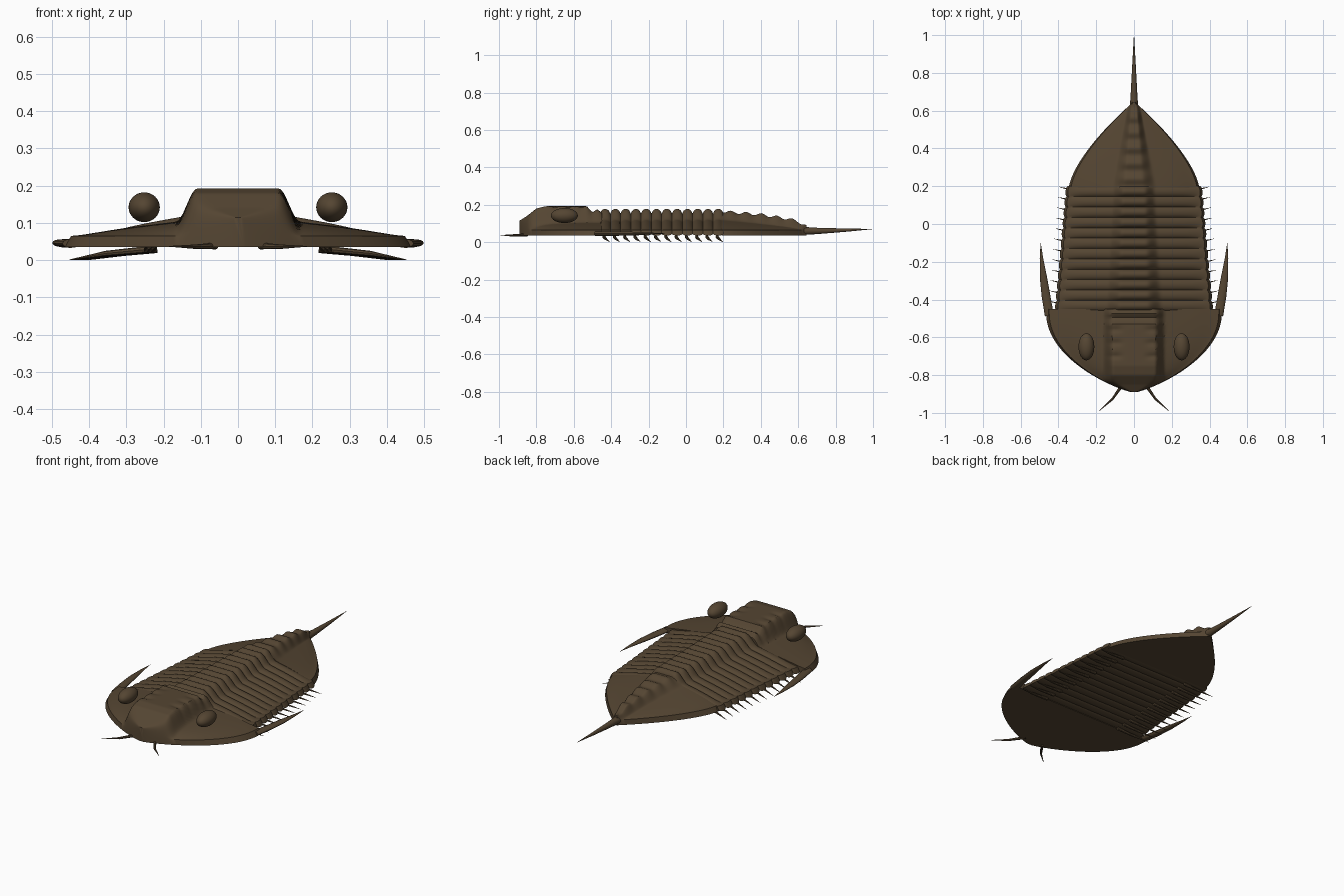
import bpy, bmesh, math
from mathutils import Vector

cube = bpy.data.objects.get("Cube")
if cube:
    bpy.data.objects.remove(cube, do_unlink=True)

shell = bpy.data.materials.new("dark_brown_shell")
shell.diffuse_color = (0.09, 0.06, 0.032, 1)
shell.use_nodes = True
shell.node_tree.nodes["Principled BSDF"].inputs["Base Color"].default_value = shell.diffuse_color

FLOOR = 0.035   # underside height
EDGE = 0.065    # top of the outer rim
COLS = 72
SEGMENTS = 12
T0, T1 = -0.46, 0.2   # ends of the thorax


def finish(name, bm, angle=40):
    bmesh.ops.recalc_face_normals(bm, faces=bm.faces)
    mesh = bpy.data.meshes.new(name)
    bm.to_mesh(mesh)
    bm.free()
    mesh.materials.append(shell)
    ob = bpy.data.objects.new(name, mesh)
    bpy.context.scene.collection.objects.link(ob)
    bpy.ops.object.select_all(action='DESELECT')
    ob.select_set(True)
    bpy.context.view_layer.objects.active = ob
    bpy.ops.object.shade_smooth_by_angle(angle=math.radians(angle))
    return ob


def smooth(a, b, t):
    t = min(1, max(0, (t - a) / (b - a)))
    return t * t * (3 - 2 * t)


def along(points, t):
    for (a, va), (b, vb) in zip(points, points[1:]):
        if t <= b:
            return va + (vb - va) * max(0, t - a) / (b - a)
    return points[-1][1]


def loft(name, rows, width, height, floor=lambda y: FLOOR):
    """Skin cross-sections: a domed top, slanted rim and flat underside."""
    bm = bmesh.new()
    rings = []
    for y in rows:
        w = width(y)
        ring = [bm.verts.new((-w, y, floor(y)))]
        for i in range(COLS + 1):
            u = 2 * i / COLS - 1
            x = 0.965 * w * u
            z = EDGE + (height(abs(x), y, w) - EDGE) * (1 - abs(u) ** 8)
            ring.append(bm.verts.new((x, y, z)))
        ring.append(bm.verts.new((w, y, floor(y))))
        rings.append(ring)
    n = len(rings[0])
    for a, b in zip(rings, rings[1:]):
        for i in range(n):
            j = (i + 1) % n
            bm.faces.new((a[i], a[j], b[j], b[i]))
    bm.faces.new(rings[0])
    bm.faces.new(rings[-1])
    return finish(name, bm)


def spread(a, b, n, power=1):
    return [a + (b - a) * (i / n) ** power for i in range(n + 1)]


def cheek(x, w, top):
    return EDGE + (top - EDGE) * max(0, 1 - x / w) ** 0.9


# Head shield with raised central lobe
def head_width(y):
    s = min(1, (y + 0.893) / 0.42)
    return 0.465 * max(0.0, 1 - (1 - s) ** 2) ** 0.8


HEAD_RIDGE = [(-0.89, 0.115), (-0.85, 0.14), (-0.8, 0.18), (-0.75, 0.192), (-0.53, 0.192),
              (-0.5, 0.158), (-0.475, 0.178), (-0.45, 0.155)]


def head_height(x, y, w):
    side = cheek(x, w, 0.122)
    lobe = 1 - smooth(0.11, 0.165, x)
    furrow = sum(math.exp(-((y - c) / 0.014) ** 2) for c in (-0.56, -0.63, -0.70))
    notch = 0.008 * furrow * smooth(0.04, 0.1, x) * lobe
    return side + (along(HEAD_RIDGE, y) - side) * lobe - notch


loft("head_shield", spread(-0.89, -0.45, 56, 1.5), head_width, head_height)


# Thorax of repeated arched segments
def phase(y):
    return ((y - T0) / (T1 - T0) * SEGMENTS) % 1


def arch(y):
    return max(0, math.sin(math.pi * phase(y))) ** 0.6


def thorax_width(y):
    return 0.42 - 0.06 * (y - T0) / (T1 - T0) - 0.008 * (1 - arch(y))


def thorax_height(x, y, w):
    g = 0.115 - 0.03 * (y - T0) / (T1 - T0)
    side = cheek(x, w, 0.142) - 0.012 * (1 - arch(y))
    lobe = 1 - smooth(0.6 * g, 1.3 * g, x)
    return side + (0.153 + 0.025 * arch(y) - side) * lobe


loft("thorax", spread(T0, T1, SEGMENTS * 8), thorax_width, thorax_height,
     lambda y: FLOOR + 0.008 * (1 - arch(y)))


# Tail shield
def tail_width(y):
    s = min(1, max(0, (y - 0.19) / 0.46))
    return max(0.012, 0.345 * (1 - s ** 1.5))


TAIL_RIDGE = [(0.19, 0.165), (0.4, 0.148), (0.55, 0.125), (0.6, 0.11), (0.645, 0.085)]


def tail_height(x, y, w):
    g = along([(0.19, 0.085), (0.65, 0.02)], y)
    side = cheek(x, w, along([(0.19, 0.14), (0.645, 0.075)], y))
    lobe = 1 - smooth(0.5 * g, 1.4 * g, x)
    ripple = 0.007 * math.cos((y - 0.24) / 0.082 * math.tau)
    return side + (along(TAIL_RIDGE, y) + ripple - side) * lobe


loft("tail_shield", spread(0.19, 0.645, 60), tail_width, tail_height)


# Tapered spikes along a path of (x, y, z, radius)
def spike(name, path, flat=1.0, sides=12):
    bm = bmesh.new()
    pts = [Vector(p[:3]) for p in path]
    rings = []
    for k, p in enumerate(pts):
        d = (pts[min(k + 1, len(pts) - 1)] - pts[max(k - 1, 0)]).normalized()
        across = d.cross(Vector((0, 0, 1))).normalized()
        up = across.cross(d)
        r = path[k][3]
        rings.append([bm.verts.new(p + across * r * math.cos(a) + up * r * flat * math.sin(a))
                      for a in (math.tau * i / sides for i in range(sides))])
    for a, b in zip(rings, rings[1:]):
        for i in range(sides):
            j = (i + 1) % sides
            bm.faces.new((a[i], a[j], b[j], b[i]))
    bm.faces.new(rings[0])
    bm.faces.new(rings[-1])
    return finish(name, bm)


spike("tail_spine", [(0, 0.62, 0.06, 0.022), (0, 0.7, 0.06, 0.017),
                     (0, 0.85, 0.064, 0.009), (0, 1.0, 0.07, 0.0006)])

for side, label in ((1, "left"), (-1, "right")):
    # Eyes
    bm = bmesh.new()
    bmesh.ops.create_uvsphere(bm, u_segments=32, v_segments=16, radius=1)
    bmesh.ops.scale(bm, vec=(0.042, 0.072, 0.04), verts=bm.verts)
    bmesh.ops.translate(bm, vec=(side * 0.252, -0.65, 0.142), verts=bm.verts)
    finish("eye_" + label, bm)

    # Cheek spines sweeping backwards
    spike("cheek_spine_" + label,
          [(side * 0.448, -0.485, 0.045, 0.024), (side * 0.466, -0.38, 0.045, 0.023),
           (side * 0.48, -0.28, 0.046, 0.019), (side * 0.49, -0.18, 0.046, 0.009),
           (side * 0.494, -0.1, 0.046, 0.0006)], 0.5)

    # Feelers
    spike("feeler_" + label,
          [(side * 0.06, -0.85, 0.038, 0.009), (side * 0.115, -0.928, 0.036, 0.006),
           (side * 0.185, -0.99, 0.037, 0.001)], sides=8)

    # Legs, one per segment
    for k in range(SEGMENTS):
        y = T0 + (k + 0.4) * (T1 - T0) / SEGMENTS
        w = thorax_width(y)
        spike(f"leg_{k + 1}_{label}",
              [(side * 0.6 * w, y, 0.028, 0.009), (side * 0.85 * w, y + 0.008, 0.018, 0.007),
               (side * (w + 0.035), y + 0.03, 0.001, 0.0006)], sides=8)
